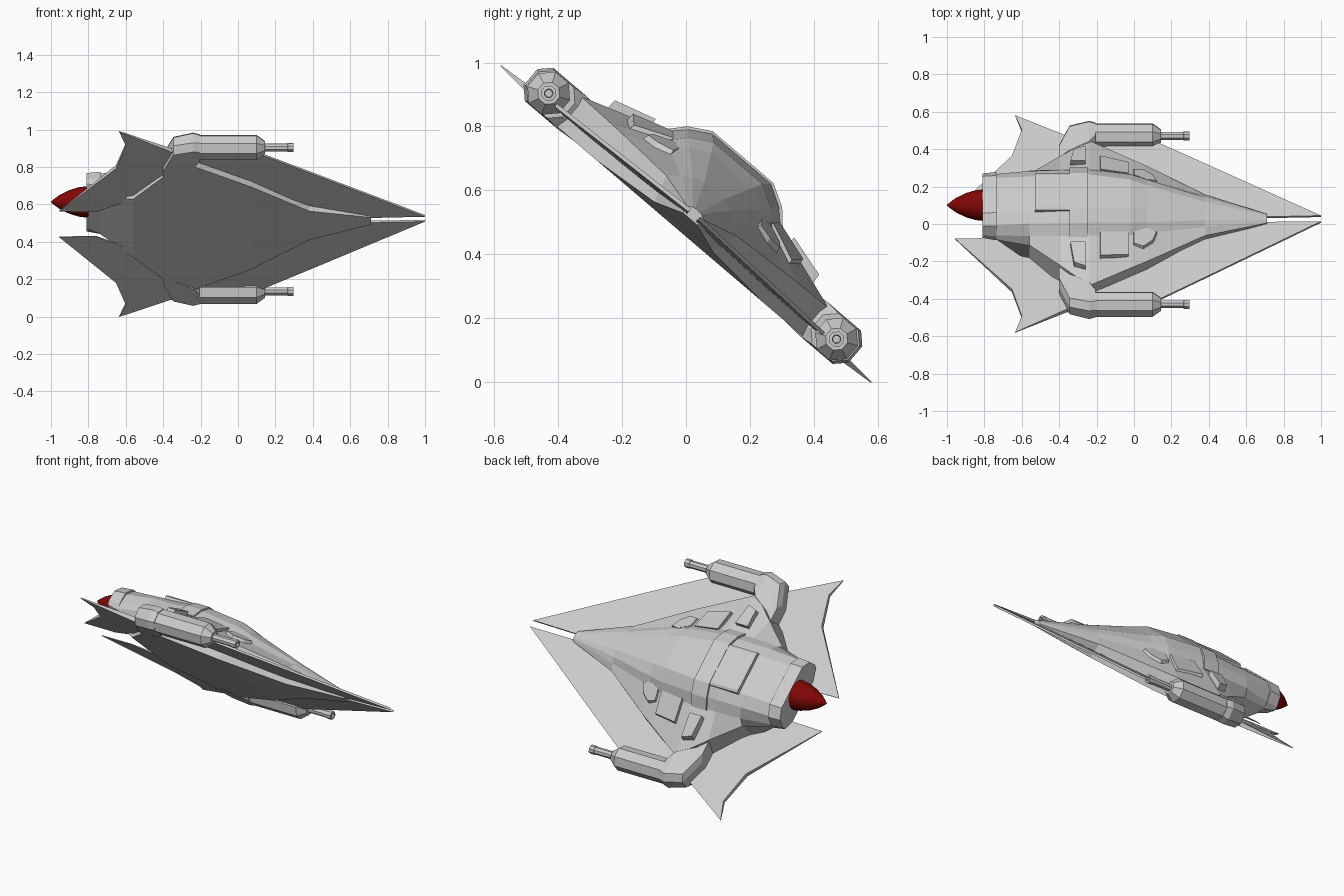
import bpy, bmesh, math
from mathutils import Matrix, Vector

if "Cube" in bpy.data.objects:
    bpy.data.objects.remove(bpy.data.objects["Cube"])

# The craft is modelled level (x forward, s sideways, v up), then banked about x
BANK = Matrix.Translation((0, 0, 0.495)) @ Matrix.Rotation(math.radians(-40.5), 4, 'X')


def material(name, rgb):
    m = bpy.data.materials.new(name)
    m.diffuse_color = (*rgb, 1)
    m.use_nodes = True
    m.node_tree.nodes["Principled BSDF"].inputs["Base Color"].default_value = m.diffuse_color
    return m


GREY = material("hull_grey", (0.6, 0.6, 0.6))
RED = material("nozzle_red", (0.22, 0.002, 0.002))


def make(name, verts, faces, mat=GREY, mirror=False, smooth=False):
    bm = bmesh.new()
    for sign in ((1, -1) if mirror else (1,)):
        vs = [bm.verts.new((x, s * sign, v)) for x, s, v in verts]
        for f in faces:
            bm.faces.new([vs[i] for i in f])
    bmesh.ops.recalc_face_normals(bm, faces=bm.faces)
    bm.transform(BANK)
    me = bpy.data.meshes.new(name)
    bm.to_mesh(me)
    bm.free()
    me.materials.append(mat)
    for p in me.polygons:
        p.use_smooth = smooth and len(p.vertices) < 5
    ob = bpy.data.objects.new(name, me)
    bpy.context.collection.objects.link(ob)
    return ob


def loft(name, rings, **kw):
    n = len(rings[0])
    verts = [p for r in rings for p in r]
    faces = [list(range(n)), list(range(len(verts) - n, len(verts)))]
    for k in range(len(rings) - 1):
        for i in range(n):
            j = (i + 1) % n
            faces.append([k * n + i, k * n + j, (k + 1) * n + j, (k + 1) * n + i])
    return make(name, verts, faces, **kw)


def section(x, half):
    """Symmetric hull cross-section from its right half, bottom to top."""
    return [(x, s, v) for s, v in half] + [(x, -s, v) for s, v in reversed(half)]


def plate(name, outline, height, thick):
    rings = [[(x, s, height(x, s) + d * thick(s)) for x, s in outline] for d in (-.5, .5)]
    loft(name, rings, mirror=True)


def slab(name, top, depth=0.06, spread=1.0):
    c = sum((Vector(p) for p in top), Vector()) / len(top)
    low = [c + (Vector(p) - c) * spread - Vector((0, 0, depth)) for p in top]
    loft(name, [low, top], mirror=True)


def tube(name, stations, s0, v0, n, **kw):
    rings = []
    for x, r in stations:
        rings.append([(x, s0 + r * math.cos(2 * math.pi * (i + .5) / n),
                       v0 + r * math.sin(2 * math.pi * (i + .5) / n)) for i in range(n)])
    return loft(name, rings, **kw)


# Main hull: bottom edge, deck edge, deck root, shoulder, top
hull = [
    (-.74, [(.15, .06), (.20, .11), (.20, .14), (.18, .20), (.12, .24)]),
    (-.56, [(.24, -.03), (.25, .12), (.23, .17), (.185, .22), (.12, .25)]),
    (-.40, [(.42, -.03), (.38, .11), (.235, .175), (.185, .225), (.12, .26)]),
    (-.24, [(.51, -.03), (.51, .09), (.235, .18), (.185, .23), (.12, .268)]),
    (-.02, [(.39, -.03), (.385, .087), (.215, .16), (.17, .21), (.10, .25)]),
    (.07, [(.34, -.03), (.335, .085), (.19, .145), (.15, .19), (.085, .22)]),
    (.38, [(.12, -.012), (.145, .075), (.11, .105), (.08, .125), (.04, .135)]),
    (.71, [(.03, .02), (.032, .045), (.026, .05), (.018, .054), (.01, .056)]),
]
loft("main_hull", [section(x, h) for x, h in hull])

# Engine collar and nozzle
collar_front = [(.15, .06), (.20, .10), (.205, .14), (.19, .205), (.13, .247)]
collar_back = [(.13, .08), (.195, .115), (.20, .14), (.185, .20), (.13, .24)]
loft("engine_collar", [section(-.81, collar_back), section(-.735, collar_front)])
tube("engine_nozzle", [(-.80, .085), (-.85, .079), (-.90, .064), (-.95, .040), (-.985, .015), (-1.0, .002)],
     0, .155, 24, mat=RED, smooth=True)

# Raised dorsal band and hatch behind the canopy
band = [(.20, .12), (.245, .18), (.195, .235), (.125, .275)]
loft("dorsal_band", [section(-.345, band), section(-.245, band)])
hatch = [(.128, .20), (.128, .265), (.115, .273)]
loft("dorsal_hatch", [section(-.53, hatch), section(-.345, hatch)])

# Thin wings: forward prongs and swept tail fins
plate("forward_wing", [(1, .02), (.38, .40), (.05, .60), (-.25, .60), (-.25, .45), (.07, .30), (.38, .10), (.71, .018)],
      lambda x, s: .015 + .025 * max(x, 0), lambda s: .012)
plate("tail_fin", [(-.30, .60), (-.36, .61), (-.636, .763), (-.60, .655), (-.652, .47), (-.957, .105),
                   (-.76, .10), (-.56, .21), (-.30, .42)], lambda x, s: 0.0,
      lambda s: .004 + .022 * min(1, max(0, .763 - s) / .15) * min(1, max(0, s - .1) / .35))

# Deck panels and intake blisters
slab("deck_panel", [(-.18, .22, .195), (-.18, .35, .155), (-.03, .325, .13), (-.03, .205, .18)], .06, 1.08)
slab("rear_deck_panel", [(-.34, .285, .188), (-.32, .40, .155), (-.26, .42, .15), (-.26, .285, .188)], .06, 1.05)
slab("intake_blister", [(.00, .20, .172), (.00, .26, .148), (.05, .27, .135), (.10, .23, .138),
                        (.12, .18, .15), (.07, .17, .168)], .05, 1.25)


# Cannons: mount pod, octagonal body, muzzle
def pod(x, s0, s1, v0, v1, c=.035):
    return [(x, s0, v0 + c), (x, s0 + c, v0), (x, s1 - c, v0), (x, s1, v0 + c),
            (x, s1, v1 - c), (x, s1 - c, v1), (x, s0 + c, v1), (x, s0, v1 - c)]


loft("cannon_mount", [pod(-.40, .35, .50, -.03, .10), pod(-.345, .40, .638, -.03, .098),
                      pod(-.24, .46, .668, -.035, .102), pod(-.205, .51, .66, -.03, .097)], mirror=True)
tube("cannon_body", [(-.23, .070), (.10, .070), (.145, .036)], .592, .032, 8, mirror=True)
tube("cannon_barrel", [(.13, .022), (.265, .022), (.266, .025), (.297, .025), (.298, .014), (.27, .012)],
     .592, .032, 8, mirror=True)
